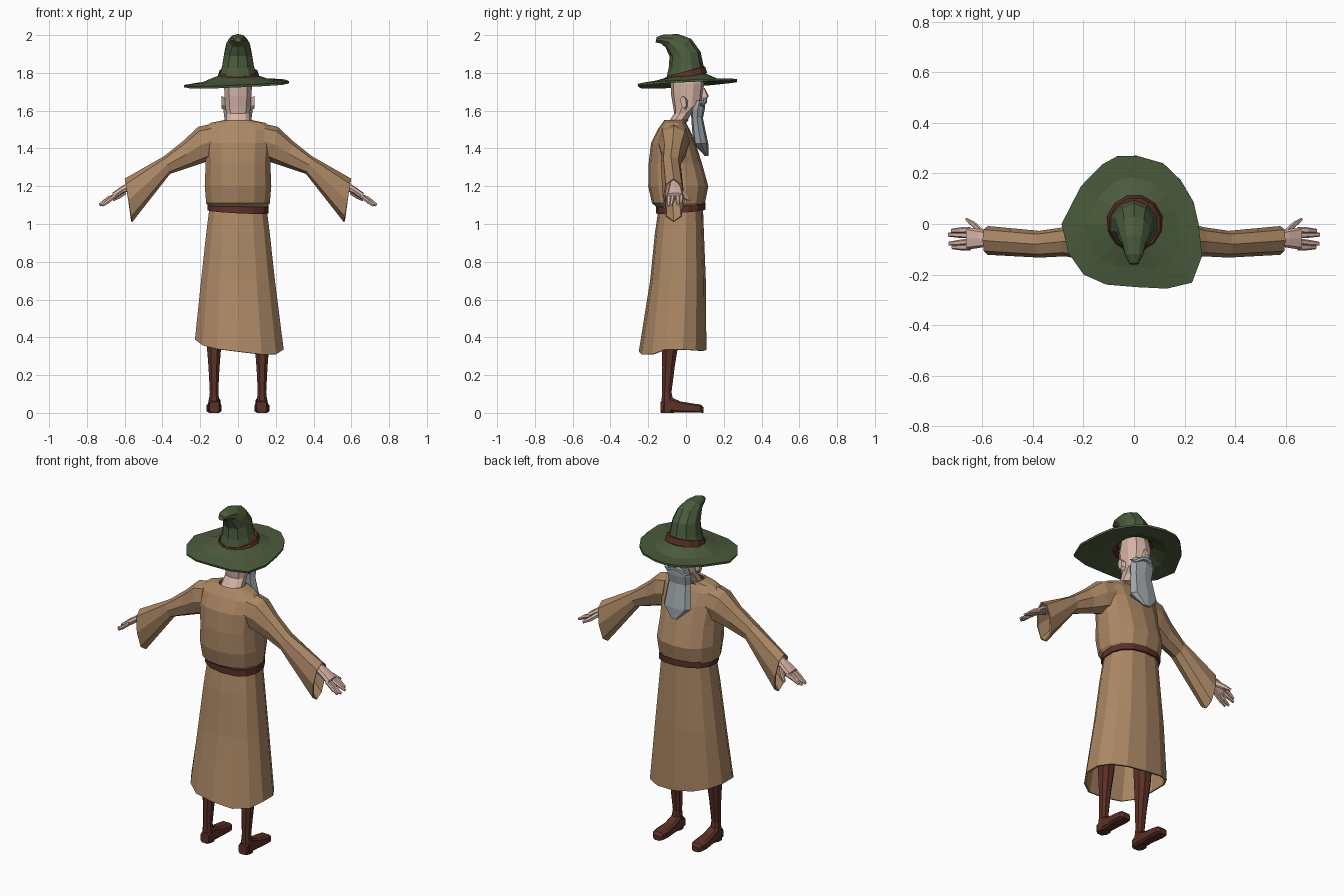
import bpy, bmesh
from math import sin, cos, pi, atan2
from mathutils import Vector as V


def mat(name, c):
    m = bpy.data.materials.new(name)
    m.diffuse_color = (*c, 1)
    return m


ROBE = mat("tan_cloth", (0.41, 0.245, 0.13))
GREEN = mat("green_felt", (0.07, 0.105, 0.045))
LEATHER = mat("brown_leather", (0.105, 0.03, 0.02))
SKIN = mat("skin", (0.68, 0.46, 0.38))
GREY = mat("grey_hair", (0.34, 0.38, 0.4))


def loft(name, rings, m, caps=(True, True), thick=0, closed=False):
    """Skin a list of equal-length point rings."""
    bm = bmesh.new()
    vs = [[bm.verts.new(p) for p in r] for r in rings]
    n = len(rings[0])
    pairs = list(zip(vs, vs[1:])) + ([(vs[-1], vs[0])] if closed else [])
    for a, b in pairs:
        for i in range(n):
            j = (i + 1) % n
            bm.faces.new((a[i], a[j], b[j], b[i]))
    if caps[0]:
        bm.faces.new(vs[0][::-1])
    if caps[1]:
        bm.faces.new(vs[-1])
    bmesh.ops.recalc_face_normals(bm, faces=bm.faces)
    me = bpy.data.meshes.new(name)
    bm.to_mesh(me)
    bm.free()
    me.materials.append(m)
    ob = bpy.data.objects.new(name, me)
    bpy.context.collection.objects.link(ob)
    if thick:
        mod = ob.modifiers.new("thickness", 'SOLIDIFY')
        mod.thickness = thick
        mod.offset = -1
    return ob


def ring(c, u, v, n, p=1.0, off=0.5):
    """Ring around c spanned by u and v; p < 1 makes it boxier."""
    f = lambda t: (abs(t) ** p) * (1 if t > 0 else -1)
    out = []
    for i in range(n):
        a = 2 * pi * (i + off) / n
        out.append(V(c) + V(u) * f(cos(a)) + V(v) * f(sin(a)))
    return out


def hring(z, x, y0, y1, n=12, p=0.85, cx=0, tilt=0, off=0.5):
    """Level ring from back y0 to front y1; tilt raises the front."""
    h = (y1 - y0) / 2
    return ring((cx, (y0 + y1) / 2, z), (x, 0, 0), (0, h, tilt * h), n, p, off)


def stack(rows, **k):
    return [hring(*r, **k) for r in rows]


# Robe: skirt with an uneven hem, and torso
skirt = stack([(1.085, .155, -.145, .09), (.95, .172, -.165, .095),
               (.7, .2, -.19, .105), (.36, .24, -.235, .108)], n=14)
for q in skirt[-1]:
    q.x += .007
    q.z += -.12 * q.x + (.5 * q.x * q.x if q.y > -.15 else 0) - .025
    if q.y < -.2:
        q.y -= .015
        q.z -= .01
loft("robe_skirt", skirt, ROBE, (False, False), .01)
loft("robe_torso", stack([(1.08, .15, -.145, .085), (1.11, .172, -.18, .1),
                          (1.2, .18, -.2, .118), (1.32, .175, -.198, .085),
                          (1.43, .185, -.185, .05), (1.5, .19, -.15, .02),
                          (1.535, .15, -.125, .0), (1.55, .075, -.115, .015)], n=14),
     ROBE, (False, False), .01)

# Belt
belt = []
for dz, g in ((-.018, .004), (-.018, .014), (.018, .014), (.018, .004)):
    r = hring(1.085 + dz, .152 + g, -.145 - g, .09 + g, n=14, tilt=.08)
    for q in r:
        q.z += -.05 * q.x
    belt.append(r)
loft("belt", belt, LEATHER, (False, False), closed=True)

# Sleeves, hands, boots
for s, side in ((1, "right"), (-1, "left")):
    def span(xt, zt, xb, zb, w, cy, n=8, p=.85):
        return ring((s * (xt + xb) / 2, cy, (zt + zb) / 2), (0, w, 0),
                    (s * (xt - xb) / 2, 0, (zt - zb) / 2), n, p, 0)
    loft("sleeve_" + side, [span(.14, 1.53, .14, 1.34, .085, -.065),
                            span(.21, 1.515, .18, 1.325, .078, -.065),
                            span(.29, 1.44, .255, 1.3, .058, -.07),
                            span(.39, 1.36, .36, 1.265, .053, -.08),
                            span(.6, 1.24, .56, 1.01, .057, -.065)],
         ROBE, (False, False), .008)
    loft("forearm_" + side, [span(.4, 1.34, .39, 1.28, .03, -.08),
                             span(.58, 1.22, .565, 1.175, .028, -.06, p=.7),
                             span(.615, 1.2, .605, 1.165, .036, -.058, p=.7),
                             span(.665, 1.165, .655, 1.13, .045, -.057, p=.7)], SKIN)
    for i, (y0, y1, tip, dz) in enumerate([(-.092, -.092, .722, -.01), (-.069, -.078, .735, -.008),
                                           (-.045, -.042, .737, -.002), (-.023, -.027, .725, .006)]):
        loft(f"finger_{side}_{i + 1}", [span(.65, 1.162, .645, 1.14, .012, y0, 6),
                                        span(.69, 1.142 + dz, .684, 1.118 + dz, .012, (y0 + y1) / 2, 6),
                                        span(tip, 1.112 + dz, tip - .005, 1.1 + dz, .008, y1, 6)], SKIN)
    loft("thumb_" + side, [span(.6, 1.19, .592, 1.155, .017, -.04, 6),
                           span(.635, 1.16, .627, 1.132, .014, -.005, 6),
                           span(.667, 1.135, .66, 1.12, .007, .018, 6)], SKIN)
    k = dict(cx=s * .127, n=8)
    loft("leg_" + side, stack([(.62, .055, -.14, -.01), (.38, .043, -.13, -.035),
                               (.24, .031, -.128, -.058), (.11, .024, -.128, -.075),
                               (.06, .03, -.132, -.065), (0, .032, -.135, -.06)], **k), LEATHER)
    # Foot runs from heel to toe, flat on the ground
    foot = []
    for y, w, h, dx in ((-.136, .026, .06, 0), (-.08, .032, .085, 0), (-.03, .034, .062, 0),
                        (.04, .04, .05, .002), (.078, .036, .045, .003), (.092, .022, .03, .003)):
        foot.append(ring((s * (.125 + dx), y, h / 2), (w, 0, 0), (0, 0, h / 2), 8, .45))
    loft("shoe_" + side, foot, LEATHER)
    # Ear
    loft("ear_" + side, [ring((s * .062, .0, 1.635), (0, .014, 0), (0, .004, .03), 6),
                         ring((s * .088, -.014, 1.645), (0, .016, 0), (0, -.004, .034), 6)], SKIN)
    # Moustache half
    loft("moustache_" + side, [ring((s * x, y, z), (0, r, 0), (0, 0, r), 5) for x, y, z, r in
                               ((0, .1, 1.655, .013), (.03, .098, 1.65, .014),
                                (.06, .085, 1.63, .011), (.088, .075, 1.635, .003))], GREY)

# Neck, head and nose
loft("head", stack([(1.47, .07, -.13, -.01), (1.53, .066, -.1, -.005), (1.585, .062, -.062, .03),
                    (1.62, .07, -.068, .082), (1.68, .074, -.078, .088), (1.74, .078, -.082, .096),
                    (1.8, .07, -.07, .08)], n=10), SKIN)
loft("nose", [hring(1.72, .008, .08, .1, n=5), hring(1.675, .018, .075, .122, n=5),
              hring(1.662, .014, .075, .11, n=5)], SKIN)

# Beard, wrapping the jaw and hanging to a point
loft("beard", stack([(1.655, .068, .045, .1), (1.61, .078, .025, .1), (1.56, .072, .028, .09),
                     (1.5, .08, .032, .102), (1.425, .09, .04, .118), (1.36, .02, .1, .118)],
                    n=8, off=0), GREY)

# Hat brim from its top outline
outline = [(.256, 0), (.236, .087), (.185, .173), (.115, .24), (.01, .27), (-.067, .268),
           (-.126, .236), (-.21, .15), (-.287, 0), (-.26, -.114), (-.2, -.2), (-.11, -.24),
           (.01, -.25), (.13, -.256), (.23, -.232), (.27, -.126)]
brim = [[], [], []]
for x, y in outline:
    a = atan2(y, x)
    zo = 1.75 + .05 * x + .06 * y
    brim[0].append((x, y, zo))
    brim[1].append((x * .68, y * .68, 1.757 + .03 * x + .02 * y))
    brim[2].append((.105 * cos(a), .108 * sin(a), 1.785 + .1 * sin(a) * .1))
loft("hat_brim", brim, GREEN, (False, False), .012)

# Hat crown, bending backwards to a blunt tip
crown = [(0, .0, 1.775, .106, .108, .15), (0, .0, 1.835, .088, .092, .1),
         (0, -.005, 1.9, .077, .083, .15), (0, -.035, 1.945, .066, .072, .55),
         (0, -.075, 1.97, .05, .048, 1.1)]
rings = [ring((x, y, z), (rx, 0, 0), (0, ry / (1 + t * t) ** .5, ry * t / (1 + t * t) ** .5), 10)
         for x, y, z, rx, ry, t in crown]
rings += [ring((0, -.125, 1.979), (.036, 0, 0), (0, .006, .024), 10),
          ring((0, -.158, 1.976), (.018, 0, 0), (0, .003, .014), 10)]
loft("hat_crown", rings, GREEN, (False, True))

# Hat band, tilted
band = [ring((.003, 0, 1.792 + dz), (r, 0, 0), (0, r + .002, .026), 12)
        for dz, r in ((-.016, .09), (-.016, .114), (.016, .103), (.016, .08))]
loft("hat_band", band, LEATHER, (False, False), closed=True)
